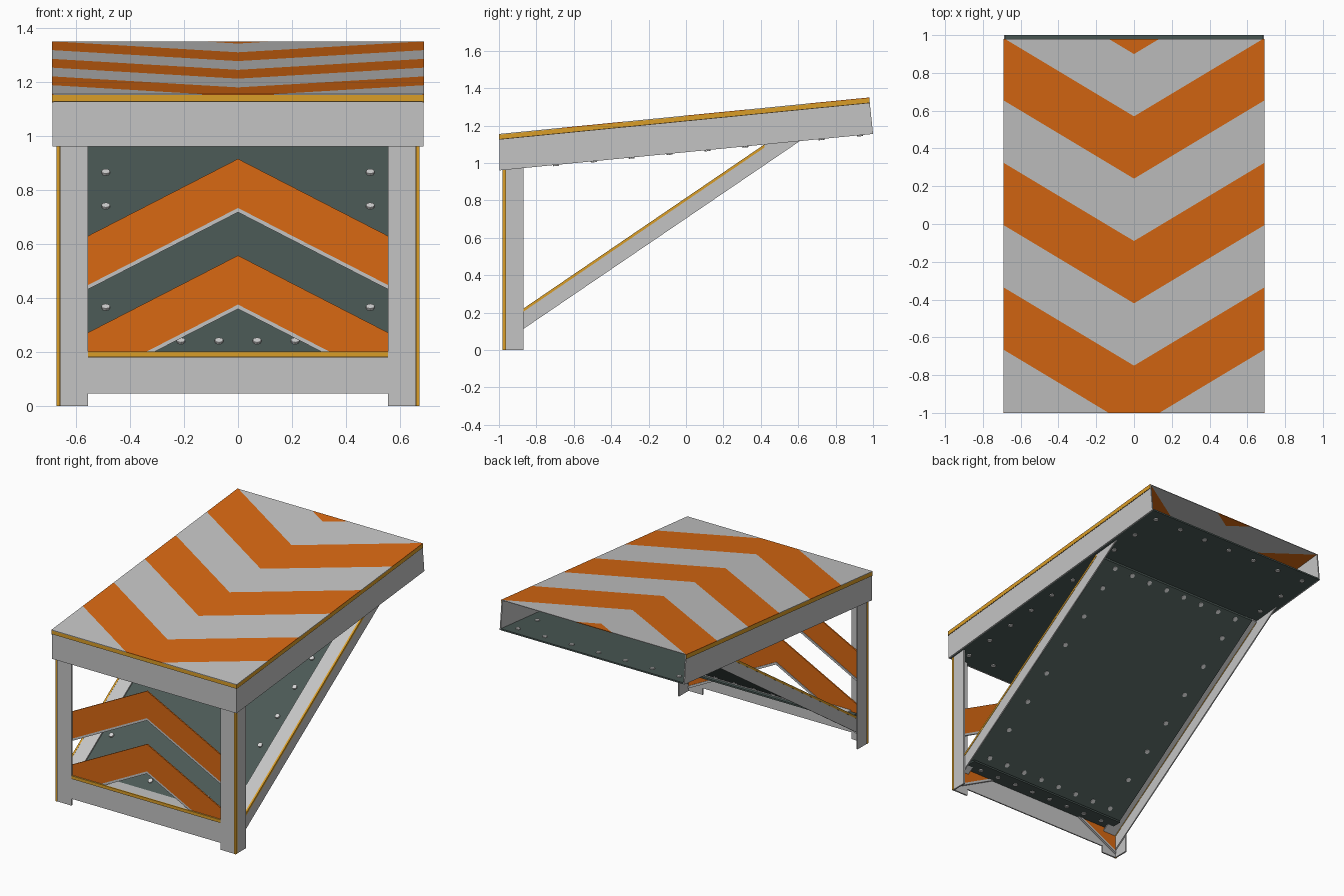
import bpy, bmesh, math
from mathutils import Matrix, Vector

if "Cube" in bpy.data.objects:
    bpy.data.objects.remove(bpy.data.objects["Cube"])


def material(name, rgb):
    m = bpy.data.materials.new(name)
    m.diffuse_color = (*rgb, 1)
    m.use_nodes = True
    m.node_tree.nodes["Principled BSDF"].inputs["Base Color"].default_value = m.diffuse_color
    return m


GREY = material("light grey steel", (0.55, 0.55, 0.55))
ORANGE = material("orange paint", (0.69, 0.14, 0.006))
DARK = material("dark green grey plate", (0.07, 0.1, 0.092))
GOLD = material("gold edge", (0.7, 0.34, 0.02))
BROWN = material("dark brown line", (0.06, 0.035, 0.01))
BOLT = material("pale bolt", (0.66, 0.66, 0.66))


def finish(name, bm, mats, mirror=False):
    bmesh.ops.recalc_face_normals(bm, faces=bm.faces[:])
    me = bpy.data.meshes.new(name)
    bm.to_mesh(me)
    bm.free()
    ob = bpy.data.objects.new(name, me)
    bpy.context.collection.objects.link(ob)
    for m in mats:
        me.materials.append(m)
    if mirror:
        ob.modifiers.new("Mirror", "MIRROR").use_mirror_merge = False
    return ob


def prism(name, pts, axis, a, b, mat, mirror=False):
    """Extrude a 2D outline along an axis from a to b."""
    place = {"x": lambda p, t: (t, p[0], p[1]),
             "y": lambda p, t: (p[0], t, p[1]),
             "z": lambda p, t: (p[0], p[1], t)}[axis]
    bm = bmesh.new()
    lo = [bm.verts.new(place(p, a)) for p in pts]
    hi = [bm.verts.new(place(p, b)) for p in pts]
    bm.faces.new(lo)
    bm.faces.new(hi[::-1])
    n = len(pts)
    for i in range(n):
        bm.faces.new((lo[i], lo[(i + 1) % n], hi[(i + 1) % n], hi[i]))
    return finish(name, bm, [mat], mirror)


def box(name, x, y, z, mat, mirror=False):
    return prism(name, [(x[0], y[0]), (x[1], y[0]), (x[1], y[1]), (x[0], y[1])],
                 "z", z[0], z[1], mat, mirror)


def band(f, y0, y1, top, bottom):
    """Side-view strip lying below the sloping line f."""
    return [(y0, f(y0) - bottom), (y1, f(y1) - bottom), (y1, f(y1) - top), (y0, f(y0) - top)]


def bolts(name, points, slope, r=0.016, depth=0.022):
    bm = bmesh.new()
    rot = Matrix.Rotation(math.atan(slope), 4, "X")
    for p in points:
        bmesh.ops.create_cone(bm, cap_ends=True, segments=8, radius1=r, radius2=r,
                              depth=depth, matrix=Matrix.Translation(p) @ rot)
    finish(name, bm, [BOLT])


def deck_top(y): return 1.155 + 0.0985 * (y + 1)
def deck_low(y): return 0.96 + 0.0975 * (y + 1)
def brace(y): return 0.22 + 0.681 * (y + 0.87)


# striped deck sheet, cut along the chevron lines
bm = bmesh.new()
for s in (-1, 1):
    part = bmesh.new()
    v = []
    for d in (0.004, 0):
        for x, y in ((0, -1), (0.69 * s, -1), (0.69 * s, 0.98), (0, 0.98)):
            v.append(part.verts.new((x, y, deck_top(y) - d)))
    for f in ((0, 1, 2, 3), (4, 5, 6, 7), (0, 1, 5, 4), (1, 2, 6, 5), (2, 3, 7, 6)):
        part.faces.new([v[i] for i in f])
    for k in range(-6, 4):
        bmesh.ops.bisect_plane(part, geom=part.verts[:] + part.edges[:] + part.faces[:],
                               plane_co=(0, 0.24 + 0.33 * k, 0), plane_no=(-0.6 * s, 1, 0))
    for f in part.faces:
        c = f.calc_center_median()
        f.material_index = 1 - math.floor((c.y - 0.6 * abs(c.x) - 0.24) / 0.33) % 2
    tmp = bpy.data.meshes.new("half")
    part.to_mesh(tmp)
    part.free()
    bm.from_mesh(tmp)
    bpy.data.meshes.remove(tmp)
finish("striped_deck", bm, [GREY, ORANGE])

# deck skirts, open at the back, with gold upper edges
prism("side_skirt", [(-0.998, 0.96), (1, 1.155), (0.98, 1.346), (-0.998, 1.151)],
      "x", 0.68, 0.688, GREY, True)
box("front_skirt", (-0.688, 0.688), (-0.998, -0.99), (0.96, 1.151), GREY)
prism("side_skirt_gold_edge", band(deck_top, -1, 0.98, 0.004, 0.027), "x", 0.684, 0.69, GOLD, True)
prism("side_skirt_line", band(deck_top, -1, 0.98, 0.027, 0.031), "x", 0.684, 0.689, BROWN, True)
box("front_skirt_gold_edge", (-0.69, 0.69), (-1, -0.994), (1.13, 1.151), GOLD)
box("front_skirt_line", (-0.689, 0.689), (-0.999, -0.994), (1.126, 1.13), BROWN)

# dark plate closing the underside of the deck
prism("deck_bottom_plate", band(deck_low, -0.99, 1, -0.01, 0), "x", -0.681, 0.681, DARK)
spots = [(0.2 * i, y) for i in range(-3, 4) for y in (-0.9, 0.93)]
spots += [(s * 0.6, -0.9 + 0.203 * i) for s in (-1, 1) for i in range(1, 9)]
bolts("deck_bolts", [(x, y, deck_low(y) + 0.005) for x, y in spots], 0.0975)

# angle-iron front legs with gold corner
prism("front_leg", [(0.555, -0.98), (0.67, -0.98), (0.67, -0.87), (0.66, -0.87),
                    (0.66, -0.97), (0.555, -0.97)], "z", 0, 0.972, GREY, True)
box("leg_gold_corner", (0.661, 0.672), (-0.982, -0.966), (0.0, 0.962), GOLD, True)
box("leg_front_line", (0.657, 0.661), (-0.981, -0.975), (0.0, 0.962), BROWN, True)
box("leg_side_line", (0.665, 0.671), (-0.966, -0.962), (0.0, 0.962), BROWN, True)

# angle-iron bottom rail
prism("bottom_rail", [(-0.978, 0.045), (-0.97, 0.045), (-0.97, 0.19), (-0.87, 0.19),
                      (-0.87, 0.2), (-0.978, 0.2)], "x", -0.556, 0.556, GREY)
box("bottom_rail_gold_edge", (-0.555, 0.555), (-0.98, -0.972), (0.183, 0.201), GOLD)
box("bottom_rail_line", (-0.555, 0.555), (-0.979, -0.972), (0.179, 0.183), BROWN)
box("bottom_lip", (-0.6, 0.6), (-0.968, -0.85), (0.178, 0.189), DARK)
bolts("bottom_lip_bolts", [(0.141 * (i - 3.5), -0.91, 0.18) for i in range(8)], 0, depth=0.014)

# sloping brace rails and plate
prism("brace_rail_side", [(-0.96, brace(-0.96) - 0.108), (0.609, 1.117), (0.421, 1.0985),
                          (-0.96, brace(-0.96))], "x", 0.652, 0.66, GREY, True)
prism("brace_rail_flange", band(brace, -0.96, 0.425, 0, 0.011), "x", 0.555, 0.658, GREY, True)
prism("brace_gold_edge", band(brace, -0.96, 0.42, -0.001, 0.016), "x", 0.65, 0.662, GOLD, True)
prism("brace_plate", band(brace, -0.89, 0.43, 0.011, 0.023), "x", -0.61, 0.61, DARK)
rows = [0.235 + 0.125 * i for i in range(8)]
spots = [(0.141 * (i - 3.5), z) for i in range(8) for z in (rows[0], 1.07)]
spots += [(s * 0.49, z) for s in (-1, 1) for z in rows[1:7]]
bolts("brace_bolts", [(x, -0.87 + (z - 0.206) / 0.681, z) for x, z in spots], 0.681)


# front chevron bars with pale lower edges
def chevron(name, apex, height, y0, y1, mat):
    w, d = 0.655, 0.655 * 0.514
    prism(name, [(-w, apex - d), (0, apex), (w, apex - d), (w, apex - d - height),
                 (0, apex - height), (-w, apex - d - height)], "y", y0, y1, mat)


for label, top in (("upper", 0.915), ("lower", 0.557)):
    chevron(label + "_chevron", top, 0.182, -0.969, -0.96, ORANGE)
    chevron(label + "_chevron_edge", top - 0.182, 0.016, -0.969, -0.955, GREY)
